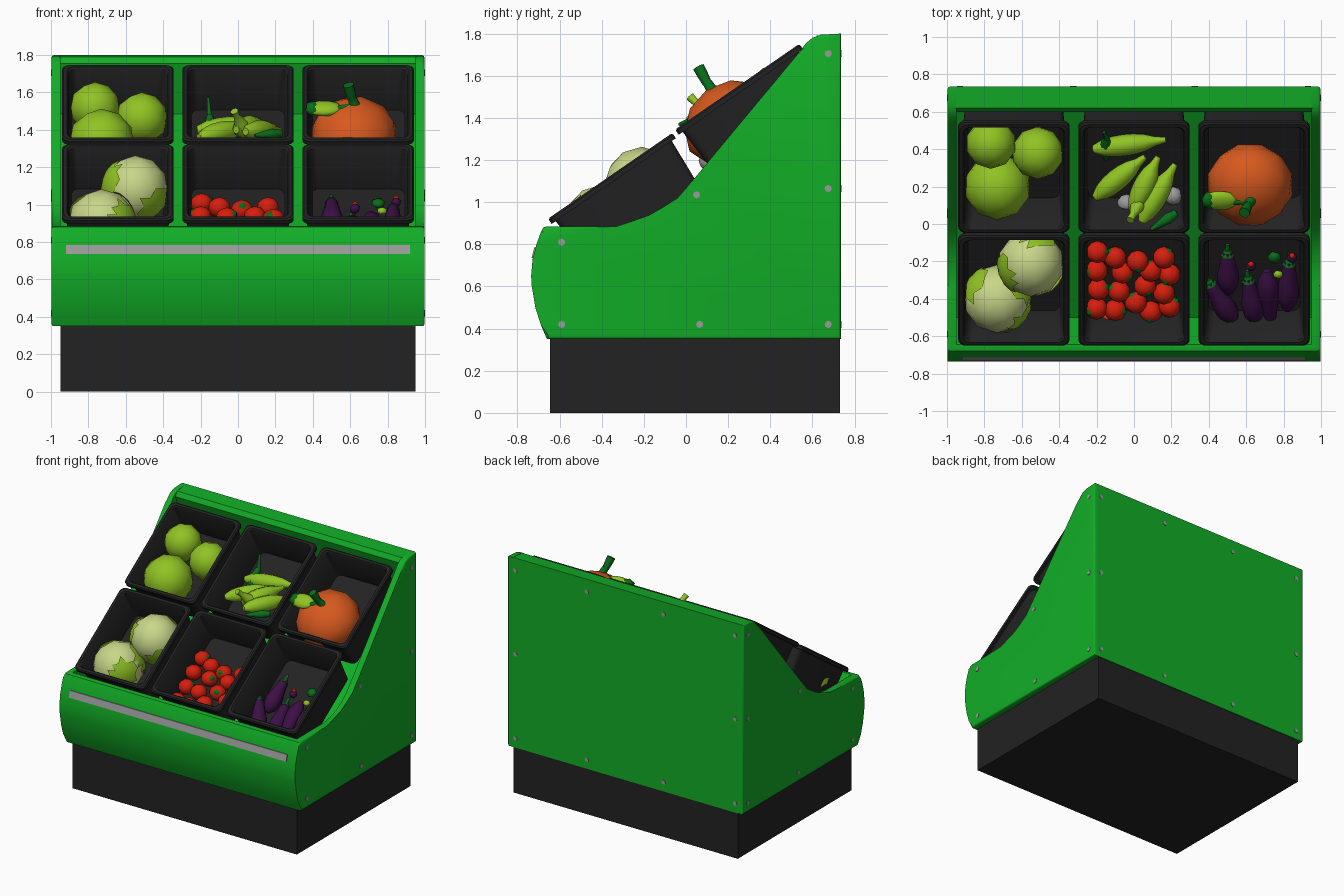
import bpy, bmesh, math
from mathutils import Vector, Matrix

if "Cube" in bpy.data.objects:
    bpy.data.objects.remove(bpy.data.objects["Cube"])

def mat(name, r, g, b):
    m = bpy.data.materials.new(name)
    m.diffuse_color = (r, g, b, 1)
    m.use_nodes = True
    m.node_tree.nodes["Principled BSDF"].inputs["Base Color"].default_value = m.diffuse_color
    return m

GREEN = mat("cabinet_green", .006, .42, .02)
BLACK = mat("black_plastic", .016, .016, .016)
GREY = mat("metal_grey", .33, .33, .33)
LIME = mat("lime_green", .28, .55, .017)
PALE = mat("pale_cabbage", .58, .68, .25)
ORANGE = mat("pumpkin_orange", .68, .10, .013)
RED = mat("tomato_red", .68, .013, .004)
PURPLE = mat("aubergine_purple", .045, .005, .06)
DARK = mat("stem_green", .003, .155, .01)

def finish(bm, name, material, angle=35):
    bmesh.ops.recalc_face_normals(bm, faces=bm.faces)
    me = bpy.data.meshes.new(name)
    bm.to_mesh(me)
    bm.free()
    me.materials.append(material)
    me.shade_smooth()
    me.set_sharp_from_angle(angle=math.radians(angle))
    ob = bpy.data.objects.new(name, me)
    bpy.context.collection.objects.link(ob)
    return ob

def loft(bm, rings):
    loops = [[bm.verts.new(p) for p in r] for r in rings]
    n = len(loops[0])
    for a, b in zip(loops, loops[1:]):
        for i in range(n):
            bm.faces.new((a[i], a[(i + 1) % n], b[(i + 1) % n], b[i]))
    return bm.faces.new(loops[0]), bm.faces.new(loops[-1])

def extrude(name, profile, x0, x1, material, bevel=0):
    """Extrude a (y, z) profile along x; optionally round the edge at x1."""
    bm = bmesh.new()
    _, cap = loft(bm, [[(x, y, z) for y, z in profile] for x in (x0, x1)])
    if bevel:
        bmesh.ops.bevel(bm, geom=list(cap.edges), offset=bevel, segments=3,
                        profile=.5, affect='EDGES')
    return finish(bm, name, material)

def ball(name, c, radii, material, tilt=0, sub=2):
    bm = bmesh.new()
    bmesh.ops.create_icosphere(bm, subdivisions=sub, radius=1)
    bm.transform(Matrix.Translation(c) @ Matrix.Rotation(tilt, 4, 'X') @ Matrix.Diagonal((*radii, 1)))
    return finish(bm, name, material, 60)

def pod(name, a, b, radii, material, sides=8):
    """Revolved shape from a to b with evenly spaced radii."""
    a, b = Vector(a), Vector(b)
    q = (b - a).to_track_quat('Z', 'Y')
    rings = []
    for i, r in enumerate(radii):
        c = a.lerp(b, i / (len(radii) - 1))
        rings.append([c + q @ Vector((r * math.cos(t), r * math.sin(t), 0))
                      for t in (2 * math.pi * k / sides for k in range(sides))])
    bm = bmesh.new()
    loft(bm, rings)
    return finish(bm, name, material, 60)

# Plinth
extrude("plinth", [(-.645, 0), (.73, 0), (.73, .36), (-.645, .36)], -.95, .95, BLACK)

# Cabinet: core with sloped well, and two side panels sharing the curved front
front = [(-.66, .35), (-.69, .42), (-.715, .5), (-.732, .6), (-.735, .65),
         (-.728, .73), (-.71, .8), (-.69, .855), (-.678, .88), (-.66, .885)]
extrude("cabinet_core", front + [(-.645, .885), (-.5, .66), (.70, 1.485), (.60, 1.755),
        (.62, 1.79), (.735, 1.80), (.735, .35)], -.955, .955, GREEN)
side = front + [(-.33, .885), (-.25, .897), (-.17, .925), (-.1, .965), (-.04, 1.02),
                (.05, 1.125), (.54, 1.715), (.57, 1.755), (.60, 1.78), (.64, 1.795),
                (.735, 1.80), (.735, .35)]
for s, label in ((-1, "left"), (1, "right")):
    extrude(label + "_side_panel", side, s * .95, s * .997, GREEN, .014)

# Price rail on the front
extrude("price_rail", [(-.733, .735), (-.720, .785), (-.70, .785), (-.70, .735)], -.92, .92, GREY)

# Screw heads on the sides and back
def screw(c, axis):
    c, d = Vector(c), Vector(axis) * .003
    pod("screw_head", c - d, c + d, [.017, .017], GREY)
for s in (-1, 1):
    for y, z in ((-.59, .81), (-.59, .42), (.065, .42), (.675, .42), (.675, 1.065),
                 (.05, 1.035), (.675, 1.705)):
        screw((s * .997, y, z), (1, 0, 0))
    for x, z in ((.93, .42), (.93, 1.065), (.93, 1.705), (.325, .42), (.325, 1.705)):
        screw((s * x, .735, z), (0, 1, 0))

# Six tilted trays
TILT = math.radians(34.6)
def round_rect(w, v, n, r=.04):
    pts = []
    for k, (sx, sy) in enumerate(((1, 1), (-1, 1), (-1, -1), (1, -1))):
        for j in range(5):
            t = math.pi / 2 * (k + j / 4)
            pts.append((sx * (w - r) + r * math.cos(t), sy * (v - r) + r * math.sin(t), n))
    return pts
RINGS = [(.26, .32, -.275), (.275, .335, -.03), (.298, .358, -.03), (.298, .358, -.008),
         (.29, .350, 0), (.272, .333, 0), (.265, .325, -.01), (.245, .305, -.26)]
for row, (y, z) in (("lower", (-.36, 1.125)), ("upper", (.243, 1.548))):
    for x in (-.642, 0, .642):
        bm = bmesh.new()
        loft(bm, [round_rect(*r) for r in RINGS])
        bm.transform(Matrix.Translation((x, y, z)) @ Matrix.Rotation(TILT, 4, 'X'))
        finish(bm, row + "_tray", BLACK)

def floor(y):
    """Height of the tray floor at depth y."""
    return (1.125 + (y + .36) * .69 if y < -.06 else 1.548 + (y - .243) * .69) - .32

# Melons
for c, r in (((-.765, .43, 1.52), .135), ((-.515, .38, 1.46), .14), ((-.73, .2, 1.335), .178)):
    ball("melon", c, (r, r, r), LIME)

# Cabbages with outer leaves as shell caps
def cabbage(c, r, leaves):
    ball("cabbage", c, (r, r, r), PALE)
    for d, spread in leaves:
        d = Vector(d).normalized()
        bm = bmesh.new()
        bmesh.ops.create_icosphere(bm, subdivisions=3, radius=r * 1.03)
        bmesh.ops.delete(bm, geom=[f for f in bm.faces
                         if f.calc_center_median().normalized().dot(d) < spread], context='FACES')
        bm.transform(Matrix.Translation(c))
        finish(bm, "cabbage_leaf", LIME, 60)
cabbage((-.55, -.21, 1.085), .178, [((-.9, -.35, .25), .8), ((.7, -.5, -.7), .8), ((.2, .9, .5), .85)])
cabbage((-.73, -.4, .9), .183, [((-.8, .5, .4), .82), ((.75, .5, .5), .8), ((.8, -.7, .1), .85)])

# Courgettes with stems
for a, b in (((-.22, .40, 1.40), (.17, .45, 1.43)), ((-.21, .14, 1.36), (.06, .36, 1.42)),
             ((-.01, .07, 1.40), (.13, .36, 1.44)), ((.04, .01, 1.39), (.22, .32, 1.40))):
    pod("courgette", a, b, [.02, .045, .055, .058, .055, .045, .025, .015], LIME)
pod("courgette_tip", (.02, .1, 1.42), (-.02, .02, 1.5), [.04, .03, .018, .022], LIME)
# Dark peppers and pale bulbs
pod("pepper", (-.15, .35, 1.36), (-.15, .46, 1.47), [.015, .03, .03, .02], DARK)
pod("pepper_stem", (-.15, .46, 1.46), (-.16, .49, 1.57), [.016, .01, .008], DARK)
pod("pepper", (.09, -.03, 1.37), (.23, .06, 1.38), [.008, .02, .03, .02], DARK)
for x, y in ((-.04, .11), (.21, .15)):
    ball("pale_bulb", (x, y, floor(y) + .06), (.05, .05, .05), GREY)

# Pumpkin with stem and leaf
ball("pumpkin", (.62, .21, 1.375), (.235, .235, .195), ORANGE, TILT)
pod("pumpkin_stem", (.64, .15, 1.49), (.61, .10, 1.57), [.05, .028, .024], DARK)
pod("pumpkin_stem_tip", (.61, .10, 1.565), (.59, .06, 1.64), [.024, .028, .03], DARK)
ball("pumpkin_leaf", (.46, .125, 1.515), (.10, .06, .03), LIME, TILT, 2)
ball("pumpkin_leaf_base", (.40, .125, 1.515), (.045, .055, .035), DARK, TILT, 1)
pod("leaf_stalk", (.53, .12, 1.51), (.62, .12, 1.53), [.02, .014], DARK)

# Tomatoes with calyces
TOMATOES = ((-.195, -.15), (-.10, -.18), (.02, -.20), (.16, -.18), (-.20, -.25), (-.06, -.26),
            (.09, -.25), (.19, -.27), (-.19, -.35), (-.08, -.36), (.06, -.33), (.16, -.37),
            (-.20, -.45), (-.10, -.46), (.01, -.42), (.09, -.47), (.19, -.44), (-.14, -.53),
            (-.01, -.54), (.13, -.54))
for i, (x, y) in enumerate(TOMATOES):
    c = Vector((x, y, floor(y) + .055))
    ball("tomato", c, (.06, .06, .056), RED)
    d = Vector((math.cos(i * 2.4), math.sin(i * 2.4), .5)).normalized()
    pod("tomato_calyx", c + d * .054, c + d * .066, [.022, .004], DARK, 5)

# Aubergines: stem end to fat end
for a, b in (((.50, -.15), (.505, -.37)), ((.40, -.31), (.54, -.53)), ((.61, -.29), (.65, -.53)),
             ((.73, -.52), (.71, -.25)), ((.83, -.20), (.82, -.46))):
    p, q = (Vector((x, y, floor(y) + .07)) for x, y in (a, b))
    pod("aubergine", p, q, [.028, .038, .046, .056, .06, .05, .02], PURPLE)
    d = (p - q).normalized()
    pod("aubergine_cap", p - d * .02, p + d * .015, [.038, .018], DARK, 6)
    pod("aubergine_stem", p, p + d * .05, [.014, .01], DARK, 6)

# Small radishes with leaves
for x, y in ((.625, -.225), (.845, -.18)):
    c = Vector((x, y, floor(y) + .08))
    ball("radish", c, (.03, .03, .03), PURPLE, 0, 1)
    ball("radish_top", c + Vector((0, .01, .025)), (.018, .018, .014), RED, 0, 1)
ball("radish_leaf", (.75, -.18, floor(-.18) + .08), (.04, .04, .02), DARK, TILT, 1)
ball("radish_leaf_light", (.77, -.27, floor(-.27) + .1), (.03, .025, .02), LIME, TILT, 1)
